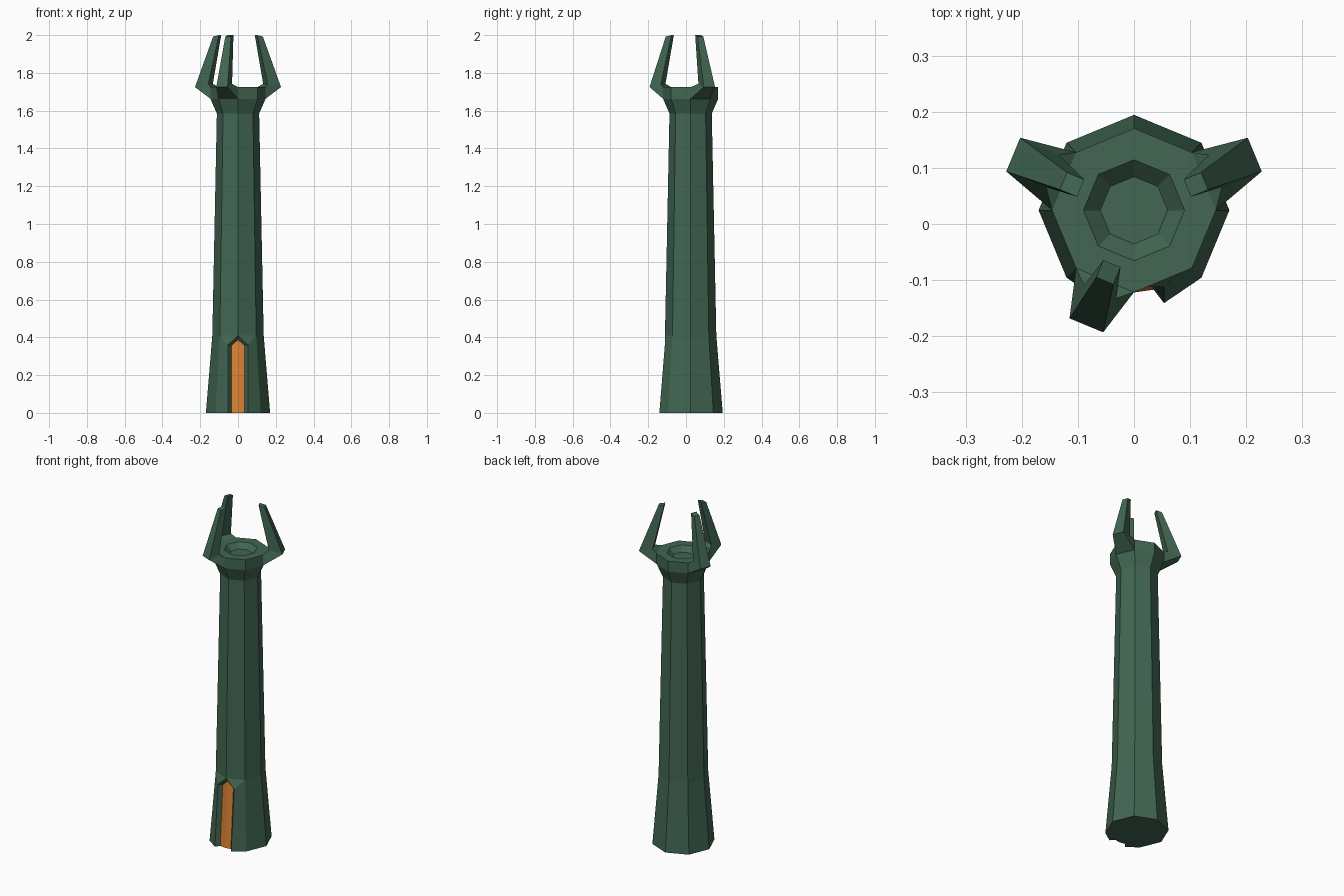
import bpy, bmesh, math
from mathutils import Vector

if "Cube" in bpy.data.objects:
    bpy.data.objects.remove(bpy.data.objects["Cube"])

CY = 0.0245          # tower axis sits slightly behind the origin
SIDES = 8
FRONT = 6            # index of the corner that points to -y


def material(name, rgb):
    m = bpy.data.materials.new(name)
    m.diffuse_color = (*rgb, 1)
    m.use_nodes = True
    m.node_tree.nodes["Principled BSDF"].inputs["Base Color"].default_value = m.diffuse_color
    return m


green = material("dark green stone", (0.054, 0.133, 0.084))
orange = material("orange door", (0.70, 0.225, 0.033))


def make_object(name, bm, mats):
    bmesh.ops.recalc_face_normals(bm, faces=bm.faces)
    me = bpy.data.meshes.new(name)
    bm.to_mesh(me)
    bm.free()
    for m in mats:
        me.materials.append(m)
    ob = bpy.data.objects.new(name, me)
    bpy.context.collection.objects.link(ob)
    return ob


bm = bmesh.new()

# Octagonal tower: foot, shaft, flared collar, platform and bowl
profile = [(0.17, 0), (0.136, 0.41), (0.112, 1.585), (0.146, 1.663),
           (0.146, 1.725), (0.09, 1.725), (0.06, 1.695)]
rings = []
for i, (r, z) in enumerate(profile):
    ring = []
    for k in range(SIDES):
        if i == 0 and k == FRONT:
            ring.append(None)    # the doorway replaces this corner
            continue
        a = math.radians(45 * k)
        ring.append(bm.verts.new((r * math.cos(a), CY + r * math.sin(a), z)))
    rings.append(ring)

prong_sides = {0: 0.010, 3: 0.010, 5: 0.0}     # side index: backward shift of the knee
for i in range(len(rings) - 1):
    for k in range(SIDES):
        n = (k + 1) % SIDES
        if i == 0 and FRONT in (k, n):
            continue
        if i == 3 and k in prong_sides:
            continue
        bm.faces.new((rings[i][k], rings[i][n], rings[i + 1][n], rings[i + 1][k]))
bm.faces.new(rings[-1])

# Recessed pointed doorway
apex = rings[1][FRONT]
center = bm.verts.new((0, -0.122, 0))
peak = bm.verts.new((0, -0.096, 0.387))
edge = {}
for s, k in ((-1, FRONT - 1), (1, FRONT + 1)):
    ob = bm.verts.new((s * 0.0535, -0.141, 0))
    ot = bm.verts.new((s * 0.0535, -0.112, 0.36))
    ib = bm.verts.new((s * 0.035, -0.117, 0))
    it = bm.verts.new((s * 0.035, -0.093, 0.357))
    bm.faces.new((rings[0][k], ob, ot, rings[1][k]))
    bm.faces.new((rings[1][k], ot, apex))
    bm.faces.new((ob, ib, it, ot))
    bm.faces.new((ot, it, peak, apex))
    bm.faces.new((ib, center, peak, it)).material_index = 1
    edge[s] = (ob, ib)

# Underside
bm.faces.new(rings[0][:FRONT] + [edge[-1][0], edge[-1][1], center,
                                 edge[1][1], edge[1][0], rings[0][FRONT + 1]])


# Prongs drawn out of three collar sides
def quad(a, outer, inner, dy=0):
    """Tilted four-corner section; outer and inner are (radius, width, z)."""
    e = Vector((math.cos(a), math.sin(a), 0))
    t = Vector((-math.sin(a), math.cos(a), 0))
    pts = []
    for (r, w, z), signs in ((outer, (-1, 1)), (inner, (1, -1))):
        for s in signs:
            pts.append(bm.verts.new(e * r + t * (s * w / 2) + Vector((0, CY + dy, z))))
    return pts


for k, dy in prong_sides.items():
    n = (k + 1) % SIDES
    a = math.radians(45 * k + 22.5)
    root = [rings[3][k], rings[3][n], rings[4][n], rings[4][k]]
    out = 0.233 if dy else 0.222
    knee = quad(a, (out, 0.065, 1.725), (0.157, 0.062, 1.742), dy)
    tip = quad(a, (0.136, 0.033, 1.992), (0.103, 0.033, 2.0))
    for lo, hi in ((root, knee), (knee, tip)):
        for j in range(4):
            m = (j + 1) % 4
            bm.faces.new((lo[j], lo[m], hi[m], hi[j]))
    bm.faces.new(tip)

make_object("pronged_tower", bm, [green, orange])
